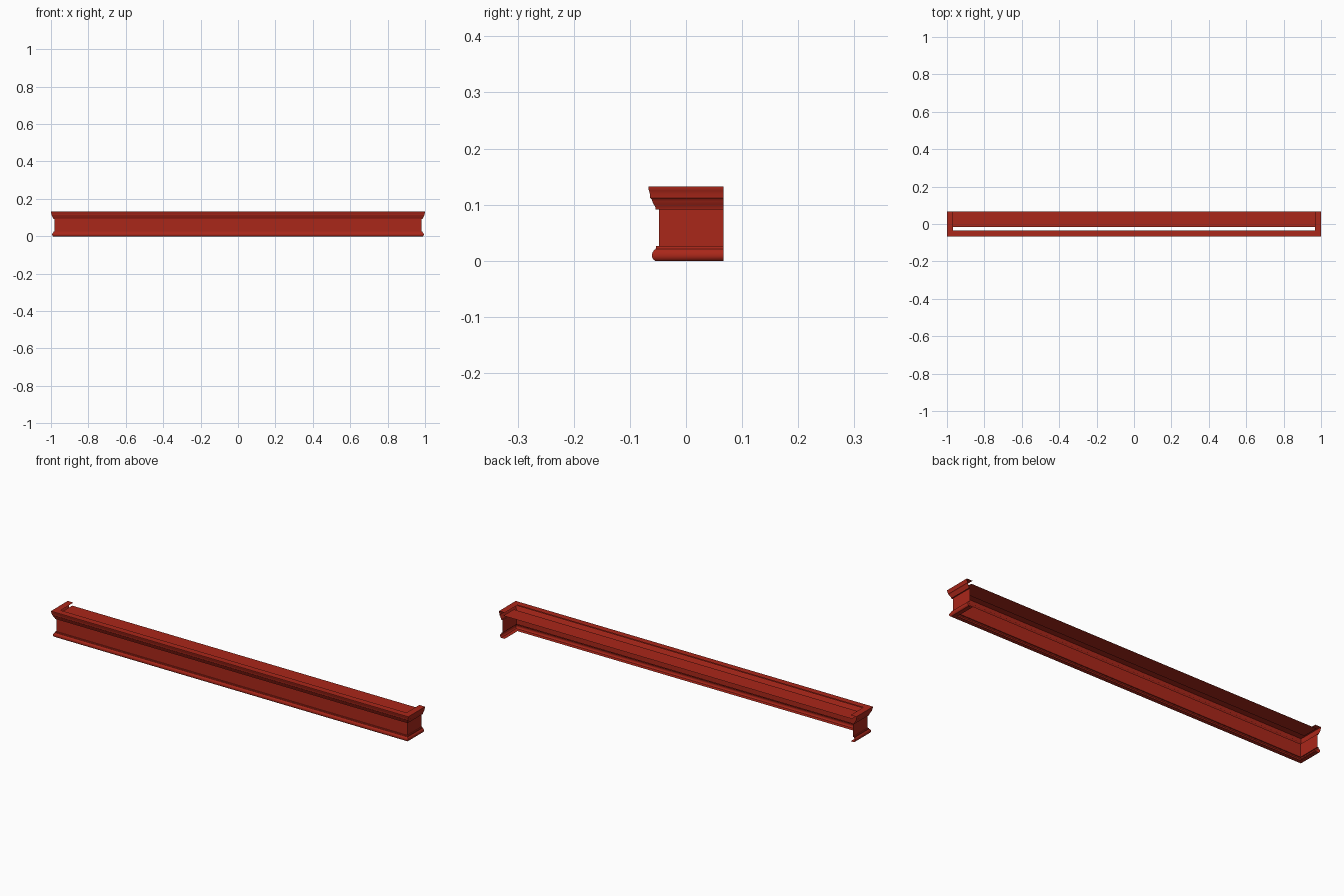
import bpy

if "Cube" in bpy.data.objects:
    bpy.data.objects.remove(bpy.data.objects["Cube"])

BACK = 0.067      # open rear plane
RETURN = 0.933    # added to the outward offset to get the half length

mat = bpy.data.materials.new("red_paint")
mat.diffuse_color = (0.40, 0.02, 0.01, 1)
mat.use_nodes = True
mat.node_tree.nodes["Principled BSDF"].inputs["Base Color"].default_value = mat.diffuse_color


def add_mesh(name, verts, faces):
    me = bpy.data.meshes.new(name)
    me.from_pydata(verts, [], faces)
    me.materials.append(mat)
    ob = bpy.data.objects.new(name, me)
    bpy.context.collection.objects.link(ob)
    bpy.context.view_layer.objects.active = ob
    bpy.ops.object.select_all(action='DESELECT')
    ob.select_set(True)
    bpy.ops.object.shade_smooth_by_angle(angle=0.6)
    return ob


def sweep(name, profile):
    """Run an (outward offset, z) profile round the left, front and right sides."""
    verts, faces = [], []
    for d, z in profile:
        x = d + RETURN
        verts += [(-x, BACK, z), (-x, -d, z), (x, -d, z), (x, BACK, z)]
    for i in range(len(profile) - 1):
        for j in range(3):
            a = i * 4 + j
            faces.append((a, a + 1, a + 5, a + 4))
    return add_mesh(name, verts, faces)


# Rounded base moulding with its inward lip underneath
sweep("base_moulding", [(0.035, 0), (0.055, 0), (0.059, 0.003), (0.061, 0.008),
                        (0.060, 0.014), (0.057, 0.019), (0.054, 0.021),
                        (0.053, 0.026), (0.048, 0.026)])

# Plain frieze wall
sweep("frieze_wall", [(0.048, 0.026), (0.048, 0.091)])

# Stepped crown moulding with its inward lip on top
sweep("crown_moulding", [(0.048, 0.091), (0.054, 0.091), (0.055, 0.097), (0.058, 0.101),
                         (0.060, 0.106), (0.0615, 0.110), (0.064, 0.112), (0.0645, 0.119),
                         (0.066, 0.125), (0.067, 0.127), (0.067, 0.132), (0.035, 0.132)])

# Shelf board set just below the top, behind the crown
add_mesh("rear_shelf", [(-0.975, -0.016, 0.115), (0.975, -0.016, 0.115),
                        (0.975, BACK, 0.115), (-0.975, BACK, 0.115)], [(0, 1, 2, 3)])
